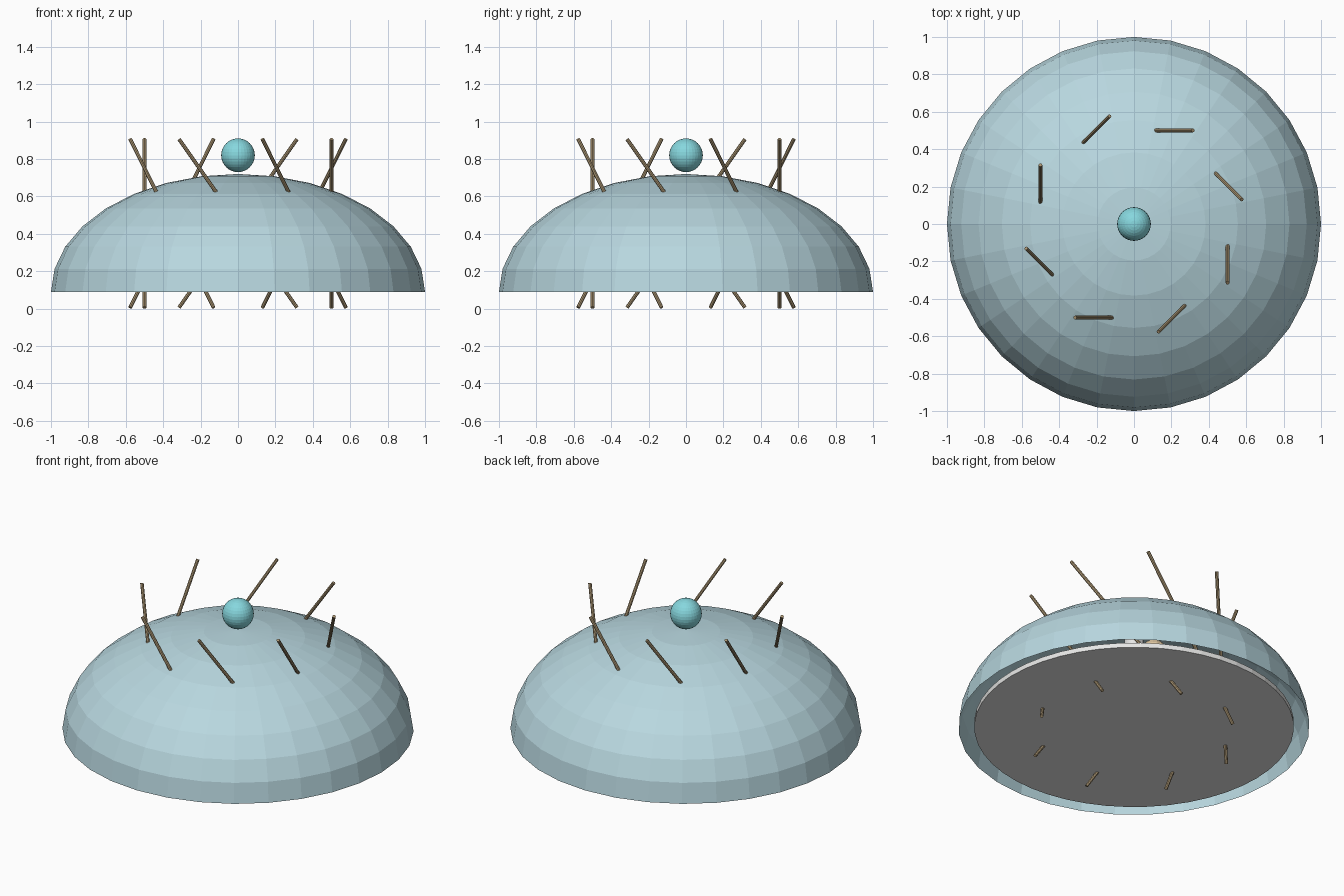
import bpy, bmesh, math
from mathutils import Vector, Matrix

if "Cube" in bpy.data.objects:
    bpy.data.objects.remove(bpy.data.objects["Cube"])


def material(name, rgb):
    m = bpy.data.materials.new(name)
    m.diffuse_color = (*rgb, 1)
    m.use_nodes = True
    m.node_tree.nodes["Principled BSDF"].inputs["Base Color"].default_value = m.diffuse_color
    return m


PALE_BLUE = material("pale_blue", (0.48, 0.68, 0.74))
TEAL = material("teal", (0.24, 0.68, 0.73))
WHITE = material("off_white", (0.80, 0.80, 0.79))
WOOD = material("wood", (0.40, 0.30, 0.17))
TAN = material("tan", (0.75, 0.58, 0.36))


def make(name, bm, mat):
    me = bpy.data.meshes.new(name)
    bm.to_mesh(me)
    bm.free()
    me.materials.append(mat)
    ob = bpy.data.objects.new(name, me)
    bpy.context.collection.objects.link(ob)
    return ob


def rod(name, a, b, r, sides, mat):
    a, b = Vector(a), Vector(b)
    d = b - a
    rot = d.to_track_quat('Z', 'Y').to_matrix().to_4x4()
    bm = bmesh.new()
    bmesh.ops.create_cone(bm, cap_ends=True, segments=sides, radius1=r, radius2=r,
                          depth=d.length, matrix=Matrix.Translation((a + b) / 2) @ rot)
    return make(name, bm, mat)


def ball(name, loc, r, mat, u=32, v=16):
    bm = bmesh.new()
    bmesh.ops.create_uvsphere(bm, u_segments=u, v_segments=v, radius=r,
                              matrix=Matrix.Translation(loc))
    return make(name, bm, mat)


# Dome: upper half of a flattened sphere, open below
bm = bmesh.new()
bmesh.ops.create_uvsphere(bm, u_segments=32, v_segments=16, radius=1)
bmesh.ops.delete(bm, geom=[v for v in bm.verts if v.co.z < -0.01], context='VERTS')
for v in bm.verts:
    v.co.z = 0.09 + v.co.z * 0.63
make("dome", bm, PALE_BLUE)

# Knob on top
ball("knob", (0, 0, 0.82), 0.09, TEAL)

# Round plate inside the rim
rod("plate", (0, 0, 0.09), (0, 0, 0.12), 0.91, 48, WHITE)

# Hidden middle parts glimpsed through the rim gap
rod("centre_post", (0, 0, 0.12), (0, 0, 0.70), 0.055, 24, WHITE)
ball("inner_ball", (-0.08, 0.08, 0.575), 0.075, TAN, 16, 8)

# Eight sticks leaning sideways round a ring
tilt, half = math.radians(35), 0.55
for i in range(8):
    a = i * math.pi / 4
    c = Vector((0.5 * math.cos(a), 0.5 * math.sin(a), 0.456))
    d = Vector((math.sin(a) * math.sin(tilt), -math.cos(a) * math.sin(tilt), math.cos(tilt)))
    rod(f"stick_{i + 1}", c - d * half, c + d * half, 0.01, 8, WOOD)
